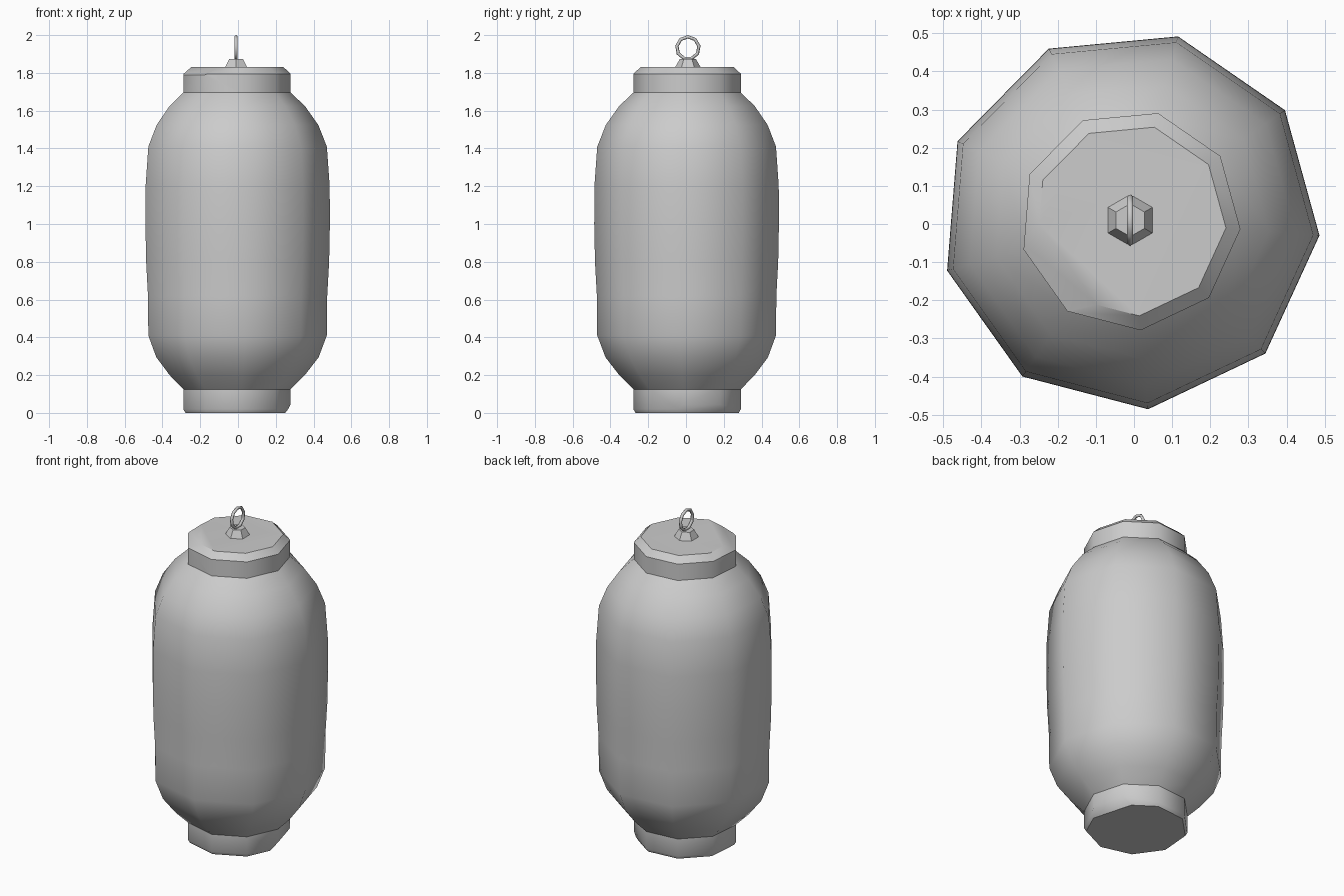
import bpy, bmesh, math
from mathutils import Vector, Matrix

if "Cube" in bpy.data.objects:
    bpy.data.objects.remove(bpy.data.objects["Cube"])

CX, CY = -0.01, 0.01
START = math.radians(-4.6)


def lathe(name, profile, sides, start, chip=None):
    """Revolve (radius, z) pairs; chip = (plane point, plane normal) slices a corner off."""
    bm = bmesh.new()
    rings = []
    for r, z in profile:
        rings.append([bm.verts.new((CX + r * math.cos(start + i * math.tau / sides),
                                    CY + r * math.sin(start + i * math.tau / sides), z))
                      for i in range(sides)])
    for a, b in zip(rings, rings[1:]):
        for i in range(sides):
            j = (i + 1) % sides
            bm.faces.new((a[i], a[j], b[j], b[i]))
    bm.faces.new(rings[0][::-1])
    bm.faces.new(rings[-1])
    if chip:
        geom = bm.verts[:] + bm.edges[:] + bm.faces[:]
        bmesh.ops.bisect_plane(bm, geom=geom, plane_co=chip[0], plane_no=chip[1],
                               clear_outer=True)
        bmesh.ops.holes_fill(bm, edges=[e for e in bm.edges if e.is_boundary])
    bmesh.ops.recalc_face_normals(bm, faces=bm.faces)
    return finish(name, bm)


def finish(name, bm):
    mesh = bpy.data.meshes.new(name)
    bm.to_mesh(mesh)
    bm.free()
    ob = bpy.data.objects.new(name, mesh)
    bpy.context.collection.objects.link(ob)
    bpy.ops.object.select_all(action='DESELECT')
    ob.select_set(True)
    bpy.context.view_layer.objects.active = ob
    bpy.ops.object.shade_smooth_by_angle(angle=math.radians(42))
    return ob


def chip_plane(angle, r_flat, z_flat, r_side, z_side):
    """Plane through a line on the flat end and a line on the side wall."""
    d = Vector((math.cos(angle), math.sin(angle), 0))
    n = d * abs(z_flat - z_side)
    n.z = math.copysign(r_side - r_flat, z_flat - z_side)
    return Vector((CX, CY, z_flat)) + d * r_flat, n.normalized()


# Paper shade
lathe("lantern_body", [
    (0.285, 0.12), (0.365, 0.20), (0.438, 0.294), (0.482, 0.41), (0.484, 0.62),
    (0.494, 0.80), (0.498, 1.0), (0.497, 1.2), (0.482, 1.41), (0.436, 1.525),
    (0.365, 1.625), (0.285, 1.70)], 9, START)

# Top cap and bottom rim, each with one chipped edge
lathe("top_cap", [(0.29, 1.69), (0.29, 1.795), (0.252, 1.83)], 9, START,
      chip_plane(START + math.radians(220), 0.20, 1.83, 0.272, 1.79))
lathe("bottom_rim", [(0.278, 0.0), (0.29, 0.02), (0.29, 0.13)], 9, START,
      chip_plane(START + math.radians(20), 0.235, 0.0, 0.272, 0.045))

# Hanging knob
lathe("hanger_knob", [(0.07, 1.825), (0.043, 1.873)], 6, math.radians(90))

# Hanging ring, standing in the yz plane
bpy.ops.mesh.primitive_torus_add(major_segments=9, minor_segments=6,
                                 major_radius=0.059, minor_radius=0.009)
ring = bpy.context.object
ring.name = "hanger_ring"
ring.data.transform(Matrix.Translation((CX, CY, 1.932)) @ Matrix.Rotation(math.radians(-90), 4, 'Y'))
bpy.ops.object.shade_smooth_by_angle(angle=math.radians(65))
